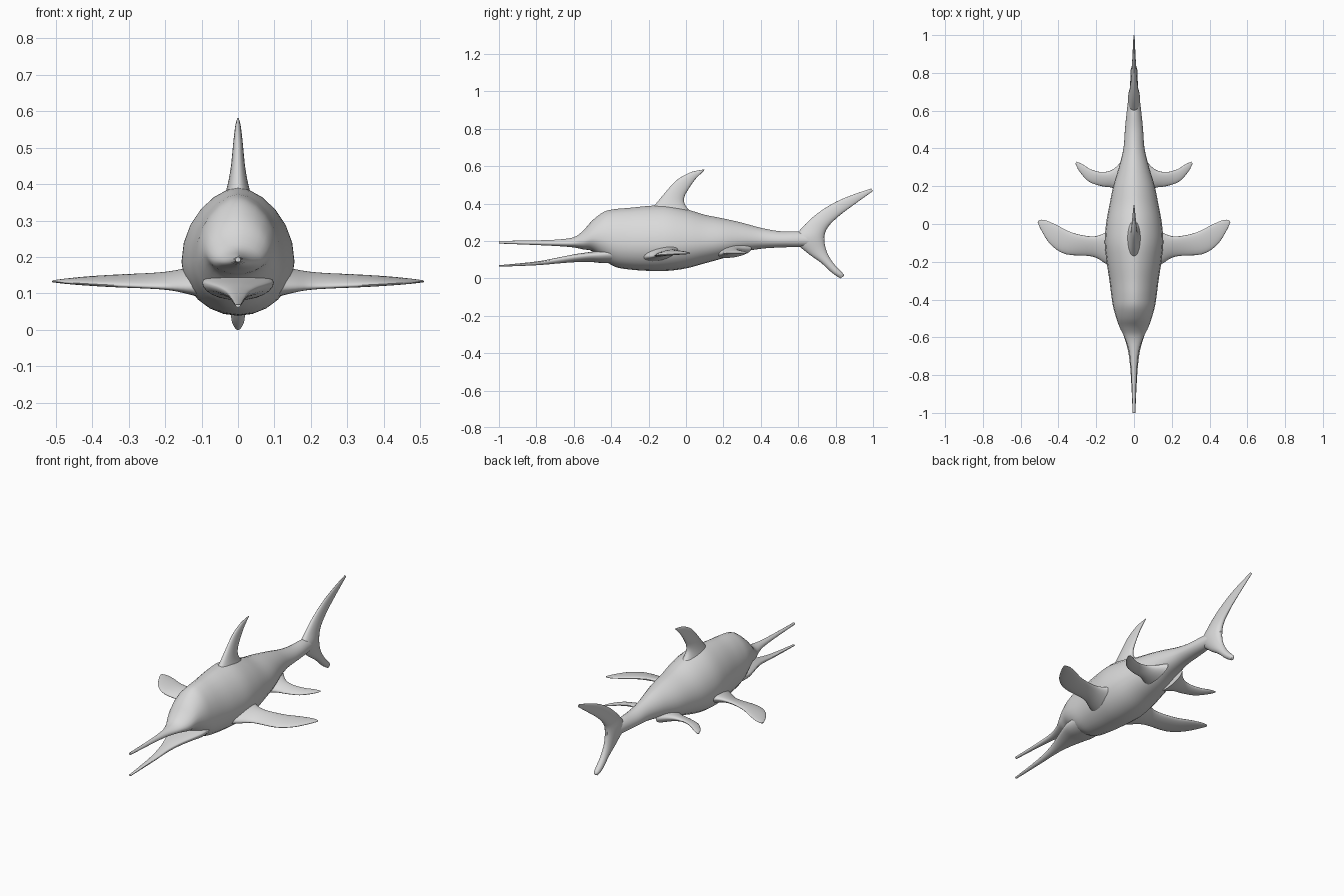
import bpy
import bmesh
import math
from mathutils import Vector

cube = bpy.data.objects.get("Cube")
if cube:
    bpy.data.objects.remove(cube, do_unlink=True)

# One plain grey skin
skin = bpy.data.materials.new("grey_skin")
skin.use_nodes = True
GREY = (0.7, 0.7, 0.7, 1)
skin.diffuse_color = GREY
skin.node_tree.nodes["Principled BSDF"].inputs["Base Color"].default_value = GREY

SIDES = 24
STEPS = 4


def resample(rows):
    """Smooth a short table of stations with a Catmull-Rom spline."""
    rows = [Vector(row) for row in rows]
    padded = [rows[0]] + rows + [rows[-1]]
    result = []
    for a, b, c, d in zip(padded, padded[1:], padded[2:], padded[3:]):
        for step in range(STEPS):
            t = step / STEPS
            tangent_b = (c - a) / 2
            tangent_c = (d - b) / 2
            blend = 3 * t**2 - 2 * t**3
            result.append(b + (c - b) * blend
                          + tangent_b * (t**3 - 2 * t**2 + t)
                          + tangent_c * (t**3 - t**2))
    result.append(rows[-1])
    return result


def loft(name, rings):
    """Skin a closed surface over rings that share a vertex count."""
    bm = bmesh.new()
    loops = [[bm.verts.new(point) for point in ring] for ring in rings]
    for first, second in zip(loops, loops[1:]):
        for i in range(SIDES):
            j = (i + 1) % SIDES
            bm.faces.new((first[i], first[j], second[j], second[i]))
    bm.faces.new(loops[0])
    bm.faces.new(loops[-1])
    bmesh.ops.recalc_face_normals(bm, faces=bm.faces)
    mesh = bpy.data.meshes.new(name)
    bm.to_mesh(mesh)
    bm.free()
    mesh.materials.append(skin)
    obj = bpy.data.objects.new(name, mesh)
    bpy.context.collection.objects.link(obj)
    bpy.ops.object.select_all(action='DESELECT')
    obj.select_set(True)
    bpy.context.view_layer.objects.active = obj
    bpy.ops.object.shade_smooth_by_angle(angle=math.radians(60))
    return obj


def angles():
    return [math.tau * i / SIDES for i in range(SIDES)]


def trunk(name, stations, belly, peak):
    """Stations are y, half width, top z, bottom z; belly sets the widest height."""
    rings = []
    for y, width, top, bottom in resample(stations):
        middle = bottom + belly * (top - bottom)
        ring = []
        for a in angles():
            c, s = math.cos(a), math.sin(a)
            power = peak if s > 0 else 1
            x = math.copysign(width * abs(c)**power, c)
            z = middle + s * (top - middle if s > 0 else middle - bottom)
            ring.append((x, y, z))
        rings.append(ring)
    return loft(name, rings)


def blade(name, rows, place, normal):
    """Rows are leading u v, trailing u v, half thickness; place maps them to space."""
    rings = []
    for lu, lv, tu, tv, thick in resample(rows):
        lead, trail = place(lu, lv, True), place(tu, tv, False)
        centre, half = (lead + trail) / 2, (lead - trail) / 2
        rings.append([centre + half * math.cos(a) + normal * (thick * math.sin(a))
                      for a in angles()])
    return loft(name, rings)


# Body, head and upper jaw in one sweep
trunk("body_and_upper_jaw", [
    (-1, .007, .2, .186), (-.8, .014, .203, .178), (-.68, .025, .208, .172),
    (-.6, .05, .22, .165), (-.55, .075, .255, .155), (-.5, .093, .31, .145),
    (-.44, .11, .355, .1), (-.38, .12, .37, .062), (-.3, .13, .377, .047),
    (-.2, .145, .387, .04), (-.1, .155, .39, .04), (0, .148, .37, .053),
    (.1, .13, .34, .08), (.2, .11, .32, .108), (.3, .08, .297, .14),
    (.4, .056, .27, .158), (.5, .048, .252, .165), (.6, .038, .25, .168),
    (.7, .024, .24, .175), (.74, .008, .225, .2),
], belly=.42, peak=1.2)

# Lower jaw, running back into the throat
trunk("lower_jaw", [
    (-1, .007, .07, .062), (-.8, .017, .09, .07), (-.68, .03, .112, .08),
    (-.6, .052, .128, .086), (-.52, .08, .14, .088), (-.45, .098, .15, .082),
    (-.36, .095, .16, .08),
], belly=.7, peak=1)


# Upright fins on the centre line
def upright(y, z, leading):
    return Vector((0, y, z))


SIDEWAYS = Vector((1, 0, 0))
blade("dorsal_fin", [
    (-.22, .33, .06, .32, .05), (-.16, .4, 0, .385, .03),
    (-.11, .46, -.01, .43, .02), (-.05, .525, .015, .48, .014),
    (.02, .565, .05, .53, .009), (.07, .578, .08, .56, .005),
    (.1, .582, .095, .575, .002),
], upright, SIDEWAYS)

blade("tail_fluke", [
    (.825, 0, .842, .01, .008), (.78, .03, .84, .025, .018),
    (.72, .085, .785, .085, .02), (.65, .135, .75, .15, .024),
    (.58, .205, .74, .22, .032), (.62, .27, .76, .275, .024),
    (.7, .345, .82, .335, .016), (.8, .408, .9, .395, .01),
    (.9, .45, .965, .442, .006), (.99, .48, 1, .467, .003),
], upright, SIDEWAYS)

# Paired flippers, tilted with the leading edge lower
FRONT = [
    (.08, -.25, .08, 0, .05), (.15, -.21, .15, -.045, .028),
    (.22, -.172, .22, -.066, .016), (.36, -.16, .33, -.045, .013),
    (.44, -.11, .41, -.005, .01), (.49, -.035, .47, .02, .006),
    (.51, .01, .503, .022, .003),
]
REAR = [
    (.05, .15, .05, .35, .035), (.11, .19, .11, .29, .02),
    (.17, .2, .17, .275, .012), (.24, .225, .23, .29, .009),
    (.29, .28, .27, .315, .006), (.31, .32, .303, .33, .002),
]


def flipper(name, rows, side, lead_z, trail_z, tip_z):
    reach = rows[-1][0]

    def place(x, y, leading):
        z = lead_z if leading else trail_z
        z += (tip_z - z) * (x / reach)**2
        return Vector((side * x, y, z))

    blade(name, rows, place, Vector((0, 0, 1)))


for label, side in (("left", 1), ("right", -1)):
    flipper(label + "_front_flipper", FRONT, side, .115, .155, .133)
    flipper(label + "_rear_flipper", REAR, side, .133, .16, .135)
